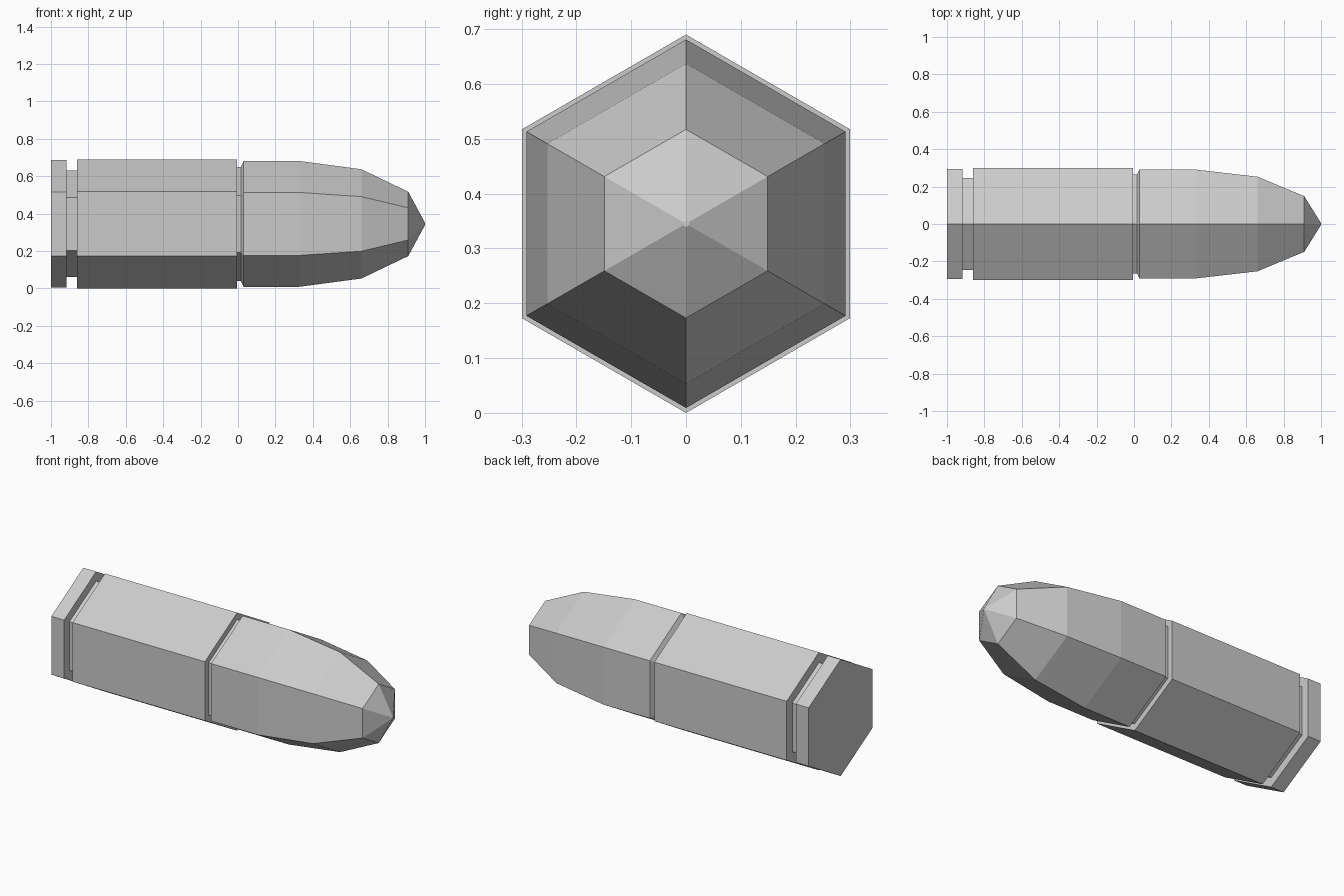
import bpy
import bmesh
from math import cos, sin, tau

cube = bpy.data.objects.get("Cube")
if cube:
    bpy.data.objects.remove(cube, do_unlink=True)

SIDES = 6
AXIS_Z = 0.345

metal = bpy.data.materials.new("plain grey")
metal.use_nodes = True
grey = (0.6, 0.6, 0.6, 1)
metal.diffuse_color = grey
metal.node_tree.nodes["Principled BSDF"].inputs["Base Color"].default_value = grey


def lathe(name, profile):
    """Sweep (x, radius) points into a closed six-sided solid along x."""
    bm = bmesh.new()
    rings = []
    for x, r in profile:
        angles = [tau * i / SIDES for i in range(SIDES)]
        rings.append([bm.verts.new((x, r * sin(a), AXIS_Z + r * cos(a))) for a in angles])
    for a, b in zip(rings, rings[1:]):
        for i in range(SIDES):
            j = (i + 1) % SIDES
            bm.faces.new((a[i], a[j], b[j], b[i]))
    bm.faces.new(rings[0])
    bm.faces.new(rings[-1])
    bmesh.ops.recalc_face_normals(bm, faces=bm.faces)
    mesh = bpy.data.meshes.new(name)
    bm.to_mesh(mesh)
    bm.free()
    mesh.materials.append(metal)
    obj = bpy.data.objects.new(name, mesh)
    bpy.context.collection.objects.link(obj)
    return obj


# Casing: base rim, extractor groove and straight body
lathe("casing", [(-1, 0.341), (-0.917, 0.341), (-0.917, 0.285), (-0.86, 0.285),
                 (-0.86, 0.345), (-0.005, 0.345)])

# Neck: recessed ring between casing and tip
lathe("neck", [(-0.005, 0.305), (0.015, 0.305)])

# Projectile: bevelled base, straight shank, curved nose and tiny blunt tip
lathe("projectile", [(0.015, 0.305), (0.03, 0.336), (0.33, 0.336), (0.66, 0.292),
                     (0.91, 0.172), (1, 0.006)])
